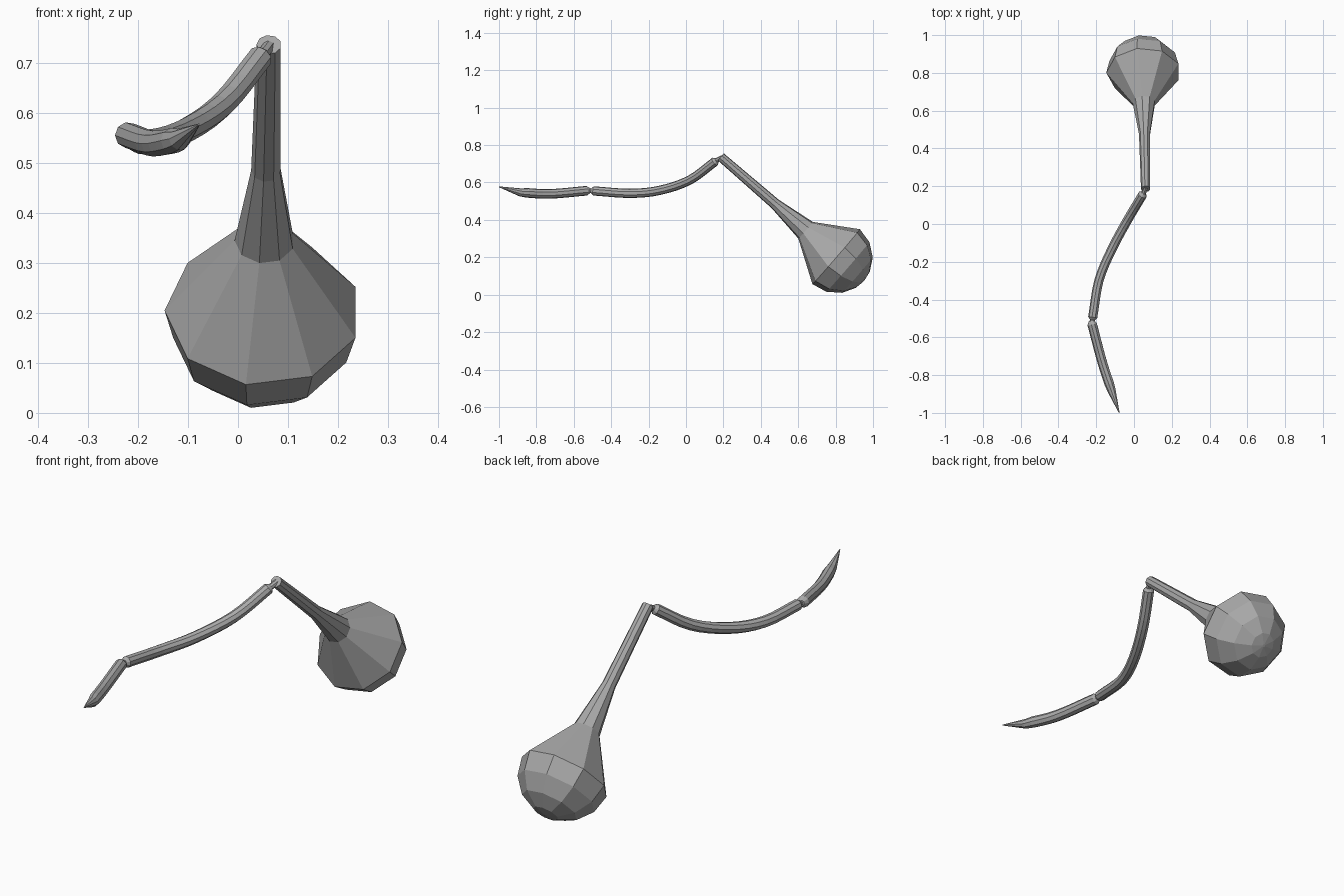
import bpy, math
from mathutils import Vector

cube = bpy.data.objects.get("Cube")
if cube:
    bpy.data.objects.remove(cube, do_unlink=True)

grey = bpy.data.materials.new("plain grey")
grey.use_nodes = True
GREY = (0.4, 0.4, 0.4, 1)
grey.diffuse_color = GREY
grey.node_tree.nodes["Principled BSDF"].inputs["Base Color"].default_value = GREY


def loft(name, centres, radii, sides):
    """Closed tube of rings, each ring square to the path."""
    verts, faces = [], []
    last = len(centres) - 1
    for i, (c, r) in enumerate(zip(centres, radii)):
        t = (centres[min(i + 1, last)] - centres[max(i - 1, 0)]).normalized()
        u = (Vector((1, 0, 0)) - t * t.x).normalized()
        v = u.cross(t)
        for k in range(sides):
            a = math.pi + math.tau * k / sides
            verts.append(c + r * (u * math.cos(a) + v * math.sin(a)))
    for i in range(last):
        for k in range(sides):
            n = (k + 1) % sides
            a, b = i * sides, (i + 1) * sides
            faces.append((a + k, b + k, b + n, a + n))
    faces.append(tuple(range(sides)))
    faces.append(tuple(last * sides + k for k in reversed(range(sides))))
    mesh = bpy.data.meshes.new(name)
    mesh.from_pydata(verts, [], faces)
    mesh.materials.append(grey)
    obj = bpy.data.objects.new(name, mesh)
    bpy.context.collection.objects.link(obj)
    return obj


def smooth_path(points, steps):
    """Evenly sampled curve through the given points."""
    p = [Vector(q) for q in points]
    p = [2 * p[0] - p[1]] + p + [2 * p[-1] - p[-2]]
    out = []
    for i in range(1, len(p) - 2):
        a, b, c, d = p[i - 1:i + 3]
        for s in range(steps):
            t = s / steps
            out.append(0.5 * (2 * b + (c - a) * t + (2 * a - 5 * b + 4 * c - d) * t ** 2
                              + (3 * b - a - 3 * c + d) * t ** 3))
    return out + [p[-2]]


def capped(path, radius, end):
    """Tube with short narrowed ends; returns centres and radii."""
    first = path[0] + (path[0] - path[1]).normalized() * end
    final = path[-1] + (path[-1] - path[-2]).normalized() * end
    return [first] + path + [final], [radius * .5] + [radius] * len(path) + [radius * .5]


# Bulb with its neck, turned about one sloping axis
top = Vector((0.062, 0.186, 0.737))
middle = Vector((0.05, 0.803, 0.203))
axis = (middle - top).normalized()
length = (middle - top).length
BULB = 0.197
profile = [(0, 0.025), (0.385, 0.03), (0.60, 0.06)]
for degrees in (0, 25, 50, 73, 88):
    a = math.radians(degrees)
    profile.append((length + BULB * math.sin(a), BULB * math.cos(a)))
loft("bulb_and_neck", [top + axis * d for d, r in profile], [r for d, r in profile], 9)

# Curved arm
arm = smooth_path([(0.045, 0.155, 0.712), (-0.035, 0.02, 0.613), (-0.12, -0.14, 0.558),
                   (-0.185, -0.30, 0.542), (-0.218, -0.495, 0.555)], 4)
loft("curved_arm", *capped(arm, 0.025, 0.014), 9)

# Pointed end piece
tip = smooth_path([(-0.221, -0.53, 0.556), (-0.168, -0.73, 0.539), (-0.117, -0.885, 0.547)], 4)
centres, radii = capped(tip, 0.026, 0.02)
centres[-1], radii[-1] = Vector((-0.078, -1.0, 0.577)), 0.002
radii[-2] = 0.022
loft("pointed_end", centres, radii, 9)

# Small knuckles that link the pieces
for name, a, b in (("upper_knuckle", (0.05, 0.16, 0.717), (0.062, 0.195, 0.733)),
                   ("lower_knuckle", (-0.218, -0.49, 0.555), (-0.221, -0.535, 0.556))):
    loft(name, [Vector(a), Vector(b)], [0.013, 0.013], 8)
